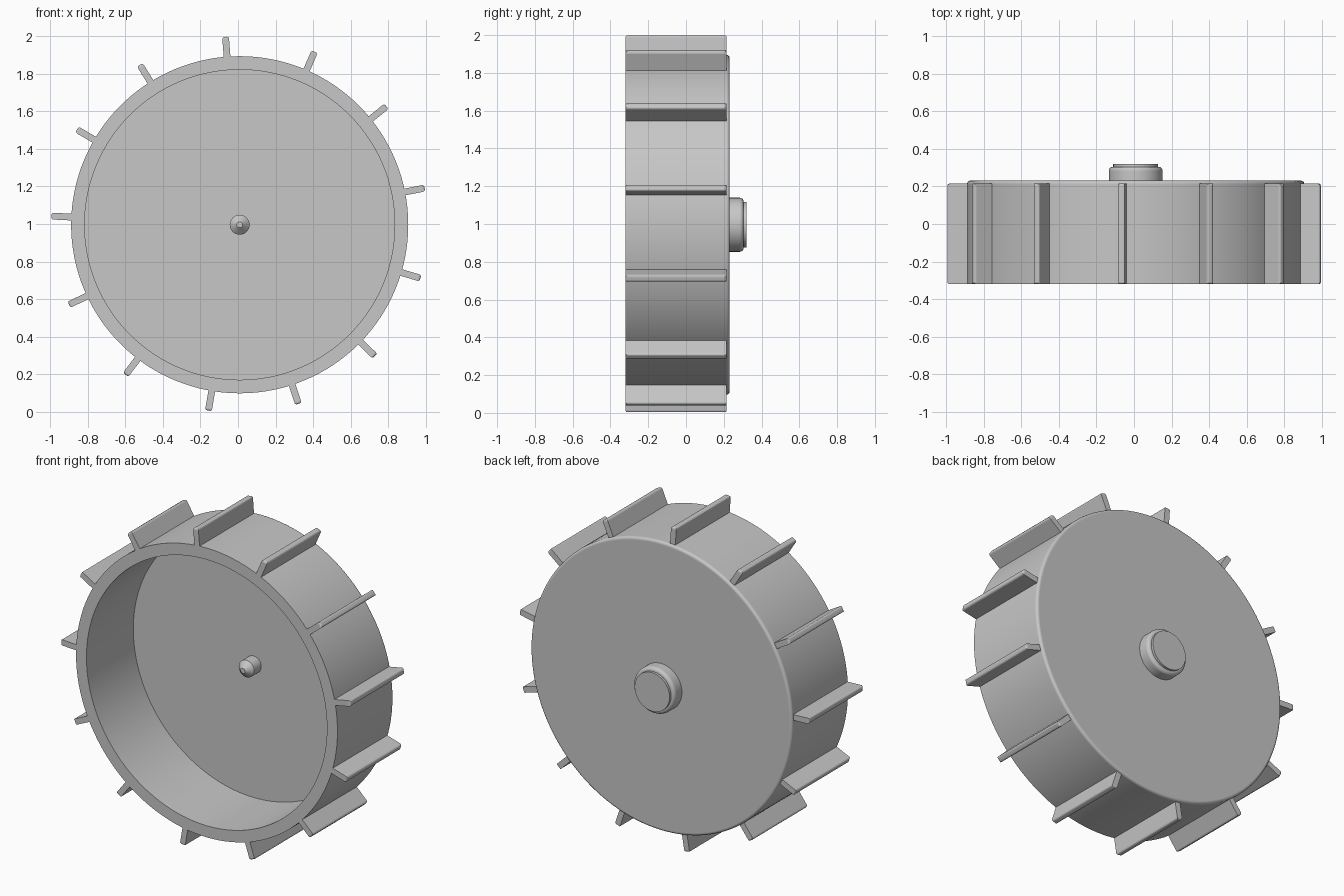
import bpy, bmesh, math
from mathutils import Matrix, Vector

if "Cube" in bpy.data.objects:
    bpy.data.objects.remove(bpy.data.objects["Cube"], do_unlink=True)

CENTRE = Vector((0.009, 0, 0.996))
FRONT, FLOOR, SHOULDER, BACK = -0.32, 0.14, 0.215, 0.231
DRUM_R, BORE_R = 0.899, 0.827
FINS = 13

grey = bpy.data.materials.new("plain grey")
grey.use_nodes = True
grey.diffuse_color = (0.57, 0.57, 0.57, 1)
grey.node_tree.nodes["Principled BSDF"].inputs["Base Color"].default_value = grey.diffuse_color


def finish(name, bm, smooth_angle):
    """Turn a bmesh into an object, smooth below the given angle in degrees."""
    bmesh.ops.recalc_face_normals(bm, faces=bm.faces)
    mesh = bpy.data.meshes.new(name)
    bm.to_mesh(mesh)
    bm.free()
    mesh.materials.append(grey)
    obj = bpy.data.objects.new(name, mesh)
    obj.location = CENTRE
    bpy.context.collection.objects.link(obj)
    bpy.ops.object.select_all(action='DESELECT')
    obj.select_set(True)
    bpy.context.view_layer.objects.active = obj
    bpy.ops.object.shade_smooth_by_angle(angle=math.radians(smooth_angle))


def fillet(r, y, size, steps=5):
    """Rounded outer edge ending at depth y, with support loops to keep flats flat."""
    angles = [math.pi / 2 * i / steps for i in range(steps + 1)]
    arc = [(r - size + size * math.cos(a), y - size + size * math.sin(a)) for a in angles]
    return [(r, y - size - 0.003)] + arc + [(r - size - 0.003, y)]


def lathe(name, profile, segments):
    """Spin (radius, depth) points round the y axis; ends on the axis close it."""
    bm = bmesh.new()
    verts = [bm.verts.new((r, y, 0)) for r, y in profile]
    edges = [bm.edges.new(pair) for pair in zip(verts, verts[1:])]
    bmesh.ops.spin(bm, geom=verts + edges, cent=(0, 0, 0), axis=(0, 1, 0),
                   angle=math.tau, steps=segments, use_duplicate=False)
    bmesh.ops.remove_doubles(bm, verts=bm.verts, dist=1e-5)
    finish(name, bm, 28)


# Open drum with a thick back plate and rounded back rim
lathe("drum", [(0, FLOOR), (BORE_R, FLOOR), (BORE_R, FRONT), (DRUM_R, FRONT)]
      + fillet(DRUM_R, BACK, BACK - SHOULDER) + [(0, BACK)], 128)

# Hub on the back: rounded boss and a stepped cap
lathe("hub", [(0, BACK - 0.01), (0.143, BACK - 0.01)] + fillet(0.143, 0.305, 0.02)
      + [(0.12, 0.305), (0.12, 0.32), (0, 0.32)], 64)

# Axle pin inside, with a blunt conical tip
lathe("axle_pin", [(0, FLOOR + 0.01), (0.053, FLOOR + 0.01), (0.053, FLOOR - 0.07),
                   (0.016, FLOOR - 0.105), (0, FLOOR - 0.105)], 40)

# Paddle fins round the drum, with softened tips
INNER, OUTER, THICK = 0.86, 1.005, 0.036
for i in range(FINS):
    bm = bmesh.new()
    bmesh.ops.create_cube(bm, size=1)
    bmesh.ops.scale(bm, verts=bm.verts, vec=(OUTER - INNER, SHOULDER - FRONT, THICK))
    bmesh.ops.translate(bm, verts=bm.verts,
                        vec=((OUTER + INNER) / 2, (SHOULDER + FRONT) / 2, 0))
    tip = [e for e in bm.edges if all(v.co.x > 0.95 for v in e.verts)]
    bmesh.ops.bevel(bm, geom=tip, offset=0.011, segments=3, profile=0.5, affect='EDGES')
    angle = math.radians(94.3) + math.tau * i / FINS
    bmesh.ops.rotate(bm, verts=bm.verts, cent=(0, 0, 0), matrix=Matrix.Rotation(-angle, 3, 'Y'))
    finish(f"fin_{i + 1}", bm, 5)
